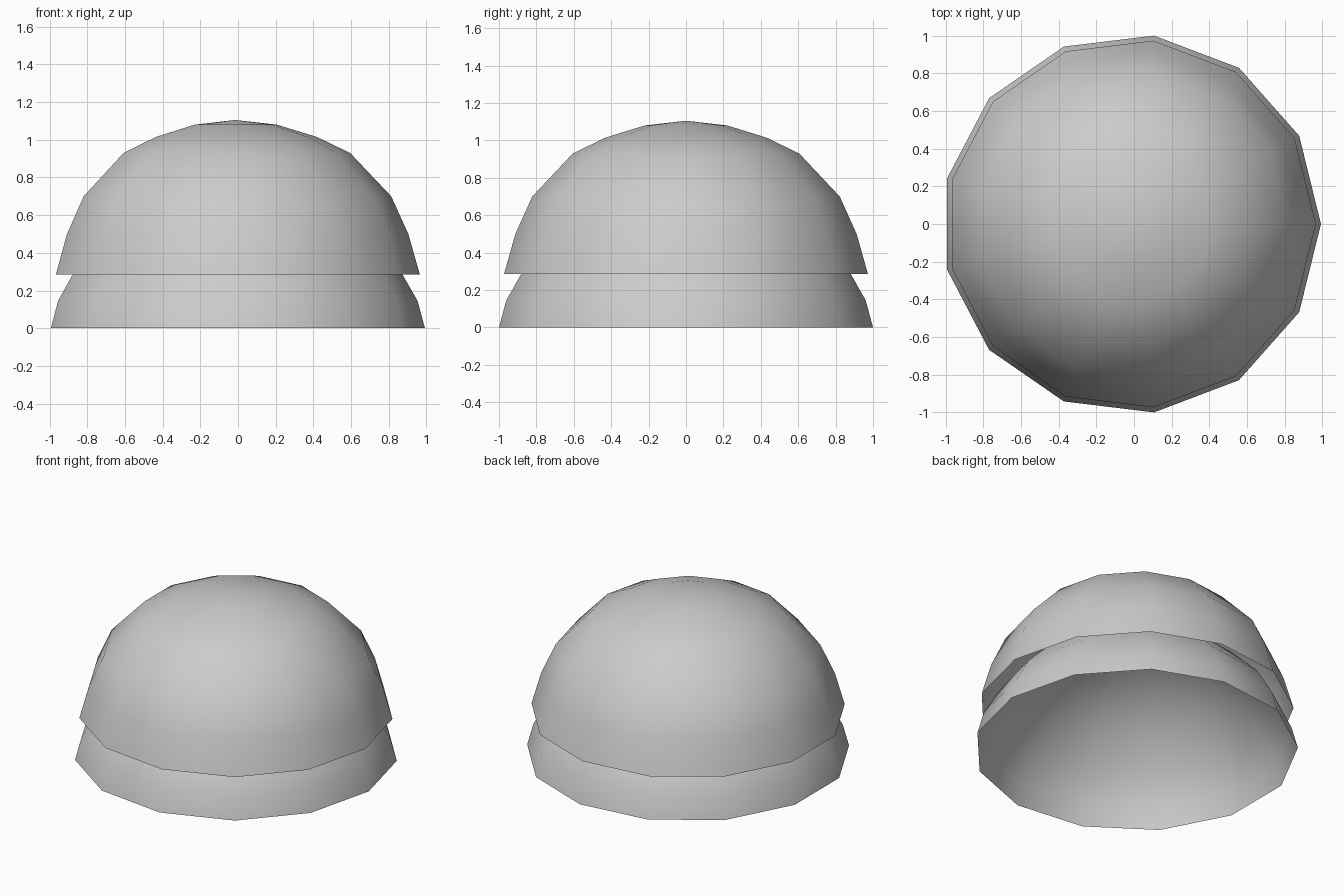
import bpy, bmesh, math

if "Cube" in bpy.data.objects:
    bpy.data.objects.remove(bpy.data.objects["Cube"])

SIDES = 13
CX = -0.015  # an odd-sided ring is centred by its bounds, so its axis sits off zero


def dome(name, profile, apex_z):
    """Open, single-walled dome from (radius, height) rings and a top point."""
    bm = bmesh.new()
    rings = []
    for r, z in profile:
        rings.append([bm.verts.new((CX + r * math.cos(2 * math.pi * i / SIDES),
                                    r * math.sin(2 * math.pi * i / SIDES), z))
                      for i in range(SIDES)])
    apex = bm.verts.new((CX, 0, apex_z))
    for i in range(SIDES):
        j = (i + 1) % SIDES
        for a, b in zip(rings, rings[1:]):
            bm.faces.new((a[i], a[j], b[j], b[i]))
        bm.faces.new((rings[-1][i], rings[-1][j], apex))
    for f in bm.faces:
        f.smooth = True
    mesh = bpy.data.meshes.new(name)
    bm.to_mesh(mesh)
    bm.free()
    # Mid grey surface
    mat = bpy.data.materials.get("mid_grey") or bpy.data.materials.new("mid_grey")
    mat.diffuse_color = (0.55, 0.55, 0.55, 1)
    mat.use_nodes = True
    mat.node_tree.nodes["Principled BSDF"].inputs["Base Color"].default_value = mat.diffuse_color
    mesh.materials.append(mat)
    obj = bpy.data.objects.new(name, mesh)
    bpy.context.collection.objects.link(obj)
    return obj


# Upper shell, overhanging the lower one
dome("upper_dome", [(0.98, 0.285), (0.919, 0.5), (0.828, 0.7), (0.61, 0.93),
                    (0.433, 1.015), (0.222, 1.08)], 1.105)

# Lower shell, flatter and hollow, continuing inside the upper shell
dome("lower_dome", [(1.007, 0.0), (0.968, 0.145), (0.865, 0.325), (0.67, 0.52),
                    (0.51, 0.64), (0.27, 0.74)], 0.78)
